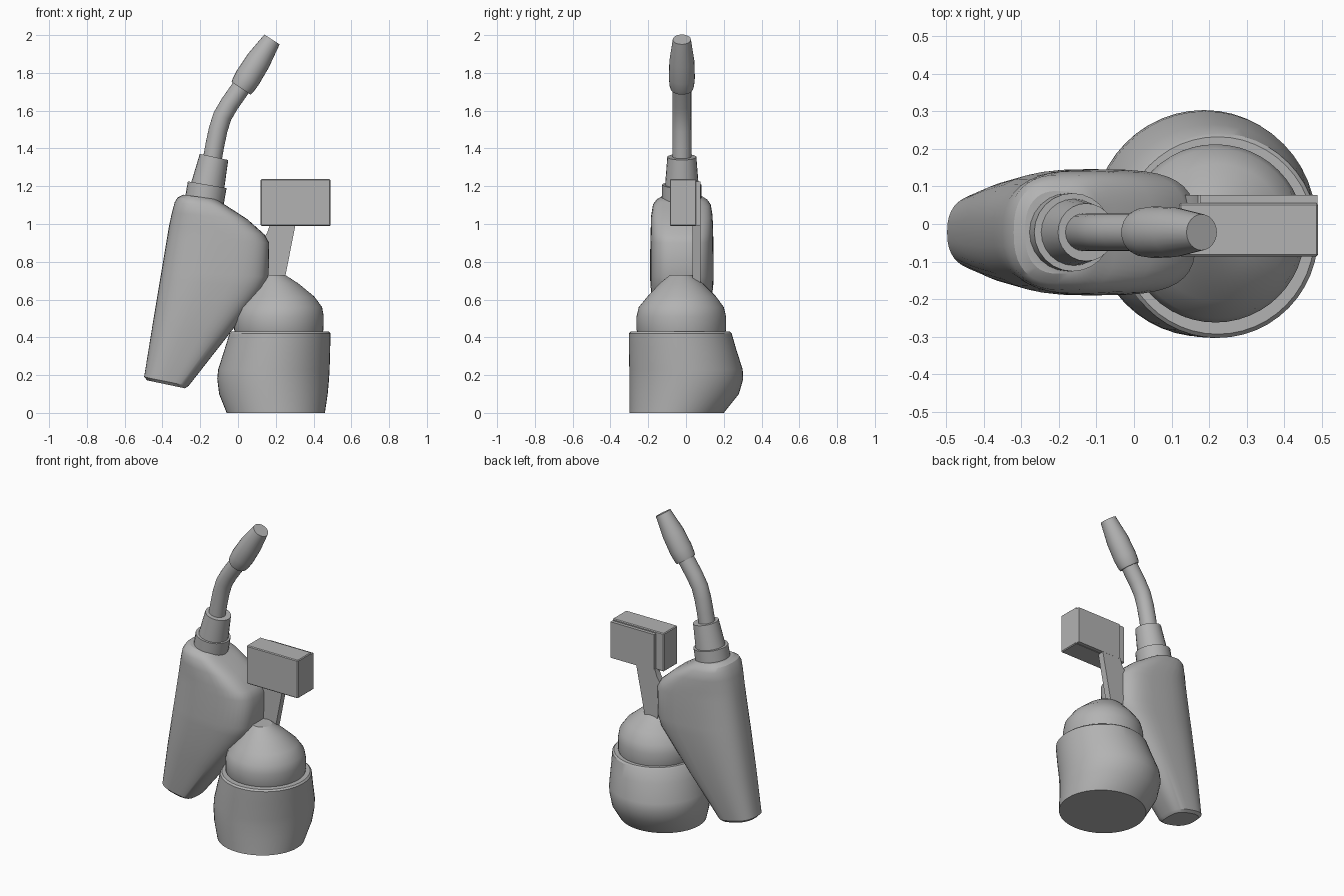
import bpy, bmesh, math
from mathutils import Vector

cube = bpy.data.objects.get("Cube")
if cube:
    bpy.data.objects.remove(cube, do_unlink=True)

grey = bpy.data.materials.new("plain grey")
grey.use_nodes = True
grey.diffuse_color = (0.45, 0.45, 0.45, 1)
grey.node_tree.nodes["Principled BSDF"].inputs["Base Color"].default_value = (0.45, 0.45, 0.45, 1)
MID_Y = -0.022


def finish(name, bm, angle=30):
    bmesh.ops.recalc_face_normals(bm, faces=bm.faces)
    mesh = bpy.data.meshes.new(name)
    bm.to_mesh(mesh)
    bm.free()
    obj = bpy.data.objects.new(name, mesh)
    bpy.context.collection.objects.link(obj)
    mesh.materials.append(grey)
    bpy.ops.object.select_all(action='DESELECT')
    obj.select_set(True)
    bpy.context.view_layer.objects.active = obj
    bpy.ops.object.shade_smooth_by_angle(angle=math.radians(angle))
    return obj


def loft(name, rings, angle=30):
    """Skin a list of equal-length point rings and cap both ends."""
    bm = bmesh.new()
    loops = [[bm.verts.new(p) for p in ring] for ring in rings]
    n = len(loops[0])
    for a, b in zip(loops, loops[1:]):
        for i in range(n):
            j = (i + 1) % n
            bm.faces.new((a[i], a[j], b[j], b[i]))
    bm.faces.new(loops[0][::-1])
    bm.faces.new(loops[-1])
    return finish(name, bm, angle)


def power(value, exponent):
    return math.copysign(abs(value) ** exponent, value)


def oval(left, right, half_width, sides=40, square=1.0):
    """Oval between two (x, z) ends; square < 1 makes the right half boxier."""
    a, b = Vector((left[0], MID_Y, left[1])), Vector((right[0], MID_Y, right[1]))
    ring = []
    for i in range(sides):
        t = math.tau * i / sides
        c, s = math.cos(t), math.sin(t)
        e = square if c > 0 else (1 + square) / 2
        ring.append((a + b) / 2 + (b - a) / 2 * power(c, e) + Vector((0, half_width * power(s, e), 0)))
    return ring


def box_ring(x0, x1, y0, y1, z, sides=48):
    """Level ellipse fitted to the given extents."""
    return [Vector(((x0 + x1) / 2 + (x1 - x0) / 2 * math.cos(math.tau * i / sides),
                    (y0 + y1) / 2 + (y1 - y0) / 2 * math.sin(math.tau * i / sides), z))
            for i in range(sides)]


def tube(name, path, sides=24):
    """Round sections (x, z, radius) swept along a path in the gun's middle plane."""
    points = [Vector((x, MID_Y, z)) for x, z, r in path]
    rings = []
    for k, (x, z, r) in enumerate(path):
        d = (points[min(k + 1, len(path) - 1)] - points[max(k - 1, 0)]).normalized()
        u = Vector((d.z, 0, -d.x))
        rings.append([points[k] + r * (u * math.cos(math.tau * i / sides)
                      + Vector((0, math.sin(math.tau * i / sides), 0))) for i in range(sides)])
    return loft(name, rings)


def plate(name, outline, y0, y1, bevel=0.0):
    """Front outline in (x, z) extruded from y0 to y1."""
    bm = bmesh.new()
    rings = [[bm.verts.new((x, y, z)) for x, z in outline] for y in (y0, y1)]
    bm.faces.new(rings[0])
    bm.faces.new(rings[1][::-1])
    for i in range(len(outline)):
        j = (i + 1) % len(outline)
        bm.faces.new((rings[0][i], rings[0][j], rings[1][j], rings[1][i]))
    if bevel:
        bmesh.ops.bevel(bm, geom=bm.edges[:], offset=bevel, segments=1, affect='EDGES')
    return finish(name, bm)


# Pot: straight front, bulging towards the back and the handle
loft("pot", [box_ring(*r) for r in (
    (-0.06, 0.46, -0.30, 0.20, 0.0),
    (-0.10, 0.475, -0.30, 0.28, 0.10),
    (-0.11, 0.482, -0.30, 0.303, 0.18),
    (-0.105, 0.485, -0.30, 0.30, 0.23),
    (-0.07, 0.488, -0.303, 0.265, 0.34),
    (-0.045, 0.49, -0.303, 0.242, 0.42),
    (-0.035, 0.48, -0.293, 0.232, 0.43))])

# Domed lid
loft("domed_lid", [box_ring(*r) for r in (
    (-0.01, 0.445, -0.25, 0.205, 0.41),
    (-0.02, 0.452, -0.262, 0.212, 0.44),
    (-0.02, 0.454, -0.262, 0.212, 0.51),
    (-0.005, 0.445, -0.25, 0.20, 0.56),
    (0.04, 0.405, -0.205, 0.16, 0.615),
    (0.09, 0.32, -0.14, 0.09, 0.685),
    (0.13, 0.25, -0.085, 0.035, 0.73))])

# Gun handle: ovals from the narrow foot to the rounded shoulder
loft("gun_handle", [oval(l, r, w, square=0.6) for l, r, w in (
    ((-0.48, 0.172), (-0.28, 0.13), 0.09),
    ((-0.497, 0.19), (-0.262, 0.142), 0.105),
    ((-0.455, 0.45), (-0.06, 0.40), 0.142),
    ((-0.412, 0.71), (0.14, 0.66), 0.167),
    ((-0.405, 0.75), (0.162, 0.72), 0.168),
    ((-0.375, 0.93), (0.165, 0.90), 0.167),
    ((-0.365, 0.99), (0.14, 0.945), 0.165),
    ((-0.35, 1.06), (0.05, 1.025), 0.163),
    ((-0.335, 1.115), (-0.05, 1.09), 0.153),
    ((-0.32, 1.14), (-0.09, 1.115), 0.135),
    ((-0.29, 1.155), (-0.11, 1.13), 0.11))])

# Collar, stepped
tube("collar_ring", [(-0.18, 1.11, 0.104), (-0.163, 1.208, 0.104)])
tube("collar_cone", [(-0.163, 1.19, 0.09), (-0.127, 1.355, 0.077)])

# Bent neck and nozzle
tube("bent_neck", [(-0.14, 1.32, 0.05), (-0.122, 1.42, 0.05), (-0.105, 1.50, 0.05),
                   (-0.083, 1.57, 0.05), (-0.045, 1.635, 0.05), (0.025, 1.735, 0.05)])
tube("nozzle", [(0.016, 1.718, 0.06), (0.026, 1.733, 0.065), (0.052, 1.775, 0.069),
                (0.108, 1.865, 0.066), (0.18, 1.977, 0.048)])

# Meter box with its rear bracket and post
plate("meter_box", [(0.12, 0.99), (0.49, 0.99), (0.49, 1.237), (0.12, 1.237)], -0.086, 0.056, 0.005)
plate("rear_bracket", [(0.175, 0.992), (0.488, 0.992), (0.488, 1.225), (0.175, 1.225)], 0.035, 0.077)
plate("post", [(0.12, 0.90), (0.155, 0.66), (0.238, 0.66), (0.305, 1.0), (0.17, 1.0), (0.155, 0.955)],
      0.035, 0.0765)
